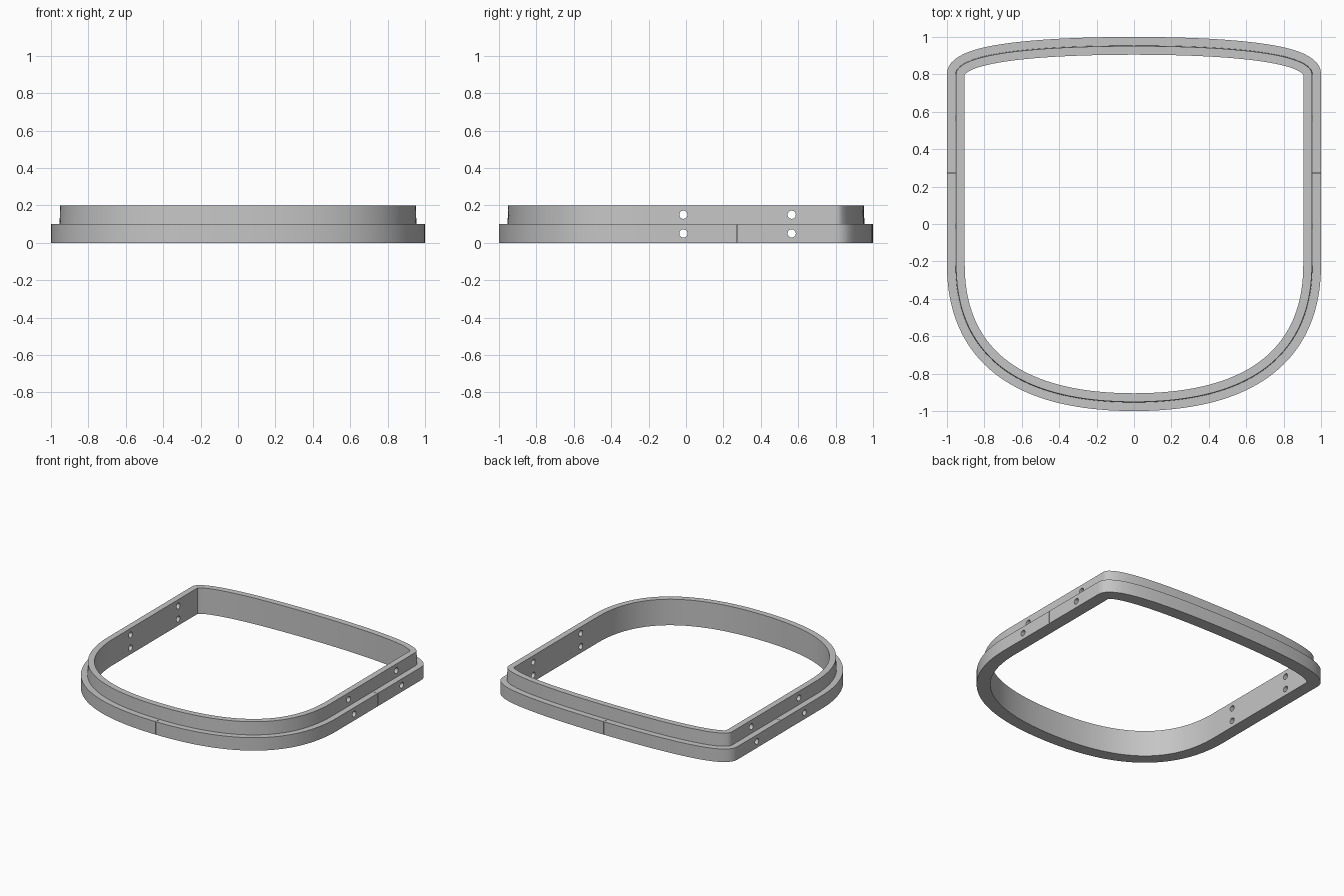
import bpy, bmesh, math
from mathutils import Vector
from mathutils.geometry import interpolate_bezier

cube = bpy.data.objects.get("Cube")
if cube:
    bpy.data.objects.remove(cube)

INNER = 0.905        # half width of the opening
WALL = 0.095         # thickness of the lower rim
LEDGE = 0.049        # thickness at the foot of the upper rim
CORNER_Y = 0.8       # where the straight sides meet the back
BEND_Y = -0.22       # where the rounded front begins
FULLNESS = 0.66      # how square the rounded front is

grey = bpy.data.materials.new("plain grey")
grey.use_nodes = True
grey.diffuse_color = (0.56, 0.56, 0.56, 1)
grey.node_tree.nodes["Principled BSDF"].inputs["Base Color"].default_value = grey.diffuse_color


def curve(a, b, c, d, count, first, last):
    """Points along a curve with their outward normals; end normals given if not None."""
    points = [p.to_2d() for p in interpolate_bezier(*(Vector(p) for p in (a, b, c, d)), count)]
    pairs = []
    for i, p in enumerate(points):
        run = points[min(i + 1, count - 1)] - points[max(i - 1, 0)]
        pairs.append((p, Vector((run.y, -run.x)).normalized()))
    if first:
        pairs[0] = (points[0], Vector(first))
    pairs[-1] = (points[-1], Vector(last))
    return pairs


def half_outline():
    """Right half of the opening as (point, outward normal) pairs, front to back."""
    # Rounded front
    depth = INNER + BEND_Y
    front = curve((0, -INNER), (INNER * FULLNESS, -INNER),
                  (INNER, BEND_Y - depth * FULLNESS), (INNER, BEND_Y), 40, (0, -1), (1, 0))
    # Gently bowed back
    back = curve((INNER, CORNER_Y), (0.84, 0.868), (0.5, INNER), (0, INNER), 25, None, (0, 1))
    # Corner: sharp inside, rounded outside
    turn = math.atan2(back[0][1].y, back[0][1].x)
    corner = []
    for i in range(8):
        a = turn * i / 8
        corner.append((Vector((INNER, CORNER_Y)), Vector((math.cos(a), math.sin(a)))))
    return front + corner + back


def flip(v):
    return Vector((-v.x, v.y))


# Stepped rim: one section swept around the outline
right = half_outline()
outline = right + [(flip(p), flip(n)) for p, n in reversed(right[1:-1])]
section = [(0, 0), (WALL, 0), (WALL, 0.1), (LEDGE, 0.1), (LEDGE - 0.003, 0.2), (0, 0.2)]

bm = bmesh.new()
rings = [[bm.verts.new((*(p + n * out), z)) for out, z in section] for p, n in outline]
for i, ring in enumerate(rings):
    following = rings[(i + 1) % len(rings)]
    for j in range(len(section)):
        k = (j + 1) % len(section)
        bm.faces.new((ring[j], following[j], following[k], ring[k]))
bmesh.ops.remove_doubles(bm, verts=bm.verts, dist=1e-5)
bmesh.ops.recalc_face_normals(bm, faces=bm.faces)
mesh = bpy.data.meshes.new("stepped_rim")
bm.to_mesh(mesh)
bm.free()
mesh.materials.append(grey)
rim = bpy.data.objects.new("stepped_rim", mesh)
bpy.context.collection.objects.link(rim)

cutters = []


def keep_cutter(name):
    cutter = bpy.context.object
    cutter.name = name
    cutter.hide_render = True
    cutter.data.materials.append(grey)
    cutters.append(cutter)
    return cutter


# Screw holes through both straight sides
for y in (-0.014, 0.565):
    for z in (0.05, 0.15):
        bpy.ops.mesh.primitive_cylinder_add(vertices=24, radius=0.022, depth=2.4,
                                            location=(0, y, z), rotation=(0, math.pi / 2, 0))
        keep_cutter("screw_hole_cutter")

# Fine centre marks in the lower rim, stopping short of its underside
for x, y in ((0, -1), (0, 1), (1, 0.272), (-1, 0.272)):
    bpy.ops.mesh.primitive_cube_add(size=1, location=(x, y, 0.065))
    mark = keep_cutter("centre_mark_cutter")
    mark.scale = (0.002, 0.09, 0.12) if x == 0 else (0.09, 0.002, 0.12)

# Apply the cuts, then smooth the curved walls
bpy.ops.object.select_all(action="DESELECT")
bpy.context.view_layer.objects.active = rim
rim.select_set(True)
for cutter in cutters:
    cut = rim.modifiers.new("cut", "BOOLEAN")
    cut.operation = "DIFFERENCE"
    cut.solver = "EXACT"
    cut.object = cutter
    bpy.ops.object.modifier_apply(modifier=cut.name)
for cutter in cutters:
    bpy.data.objects.remove(cutter)
bpy.ops.object.shade_smooth_by_angle(angle=math.radians(30))
